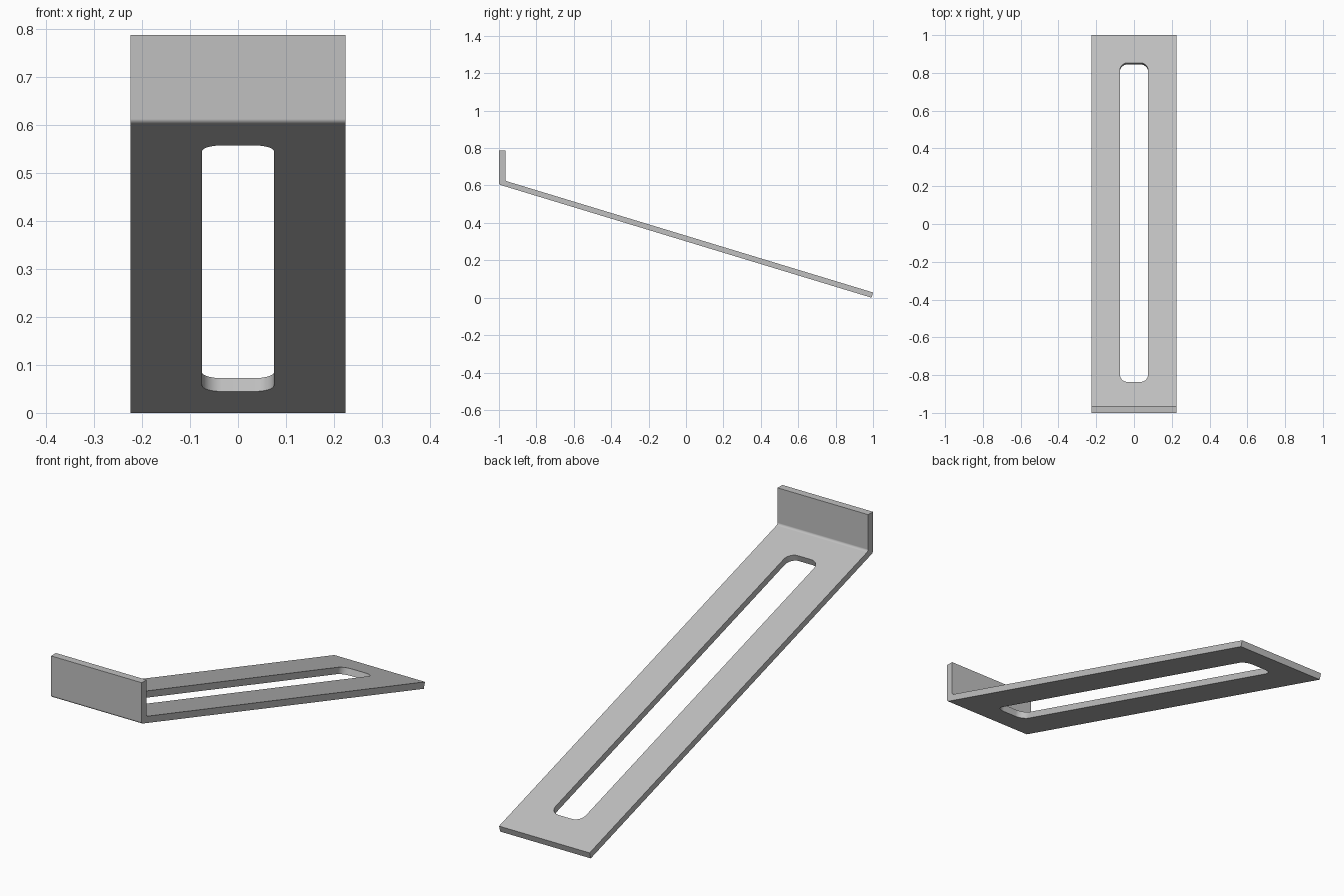
import bpy, bmesh, math
from mathutils import Matrix

cube = bpy.data.objects.get("Cube")
if cube:
    bpy.data.objects.remove(cube, do_unlink=True)

HALF_WIDTH = 0.224
THICK = 0.029
UPRIGHT = 0.034
BEND_Z, TOP_Z, FOOT_Y = 0.605, 0.788, 0.992
SLOPE = BEND_Z / (1 + FOOT_Y)
ANGLE = math.atan(SLOPE)

# Single grey metal finish
grey = bpy.data.materials.new("plain grey metal")
grey.use_nodes = True
colour = (0.53, 0.53, 0.53, 1)
grey.diffuse_color = colour
grey.node_tree.nodes["Principled BSDF"].inputs["Base Color"].default_value = colour


def extrude(name, outline, vector, rounded, radius, segments):
    """Extrude a flat outline and round the long edges at the given corners."""
    bm = bmesh.new()
    start = [bm.verts.new(p) for p in outline]
    face = bm.faces.new(start)
    made = bmesh.ops.extrude_face_region(bm, geom=[face], use_keep_orig=True)
    moved = [g for g in made["geom"] if isinstance(g, bmesh.types.BMVert)]
    bmesh.ops.translate(bm, verts=moved, vec=vector)
    edges = [e for i in rounded for e in start[i].link_edges
             if e.other_vert(start[i]) not in start]
    bmesh.ops.bevel(bm, geom=edges, offset=radius, segments=segments,
                    profile=0.5, affect='EDGES', clamp_overlap=True)
    bmesh.ops.recalc_face_normals(bm, faces=bm.faces)
    mesh = bpy.data.meshes.new(name)
    bm.to_mesh(mesh)
    bm.free()
    mesh.materials.append(grey)
    obj = bpy.data.objects.new(name, mesh)
    bpy.context.collection.objects.link(obj)
    return obj


# Bent strip: side profile with a rounded bend, swept across the width
inner_y = UPRIGHT - 1
inner_z = BEND_Z - UPRIGHT * SLOPE + THICK / math.cos(ANGLE)
profile = [
    (-1, BEND_Z), (FOOT_Y, 0),
    (FOOT_Y + THICK * math.sin(ANGLE), THICK * math.cos(ANGLE)),
    (inner_y, inner_z), (inner_y, TOP_Z), (-1, TOP_Z),
]
bracket = extrude("bent_bracket", [(-HALF_WIDTH, y, z) for y, z in profile],
                  (2 * HALF_WIDTH, 0, 0), (0, 3), 0.008, 6)

# Long slot with rounded corners, cut square to the sloping plate
w, h = 0.075, 0.845 / math.cos(ANGLE)
slot = extrude("slot_cutter", [(-w, -h, -0.1), (w, -h, -0.1), (w, h, -0.1), (-w, h, -0.1)],
               (0, 0, 0.2), range(4), 0.042, 8)
slot.data.transform(Matrix.Translation((0, 0, BEND_Z - SLOPE)) @ Matrix.Rotation(-ANGLE, 4, 'X'))
slot.hide_render = True

bpy.ops.object.select_all(action='DESELECT')
bpy.context.view_layer.objects.active = bracket
bracket.select_set(True)
cut = bracket.modifiers.new("slot", 'BOOLEAN')
cut.operation = 'DIFFERENCE'
cut.solver = 'EXACT'
cut.object = slot
bpy.ops.object.modifier_apply(modifier=cut.name)
bpy.data.objects.remove(slot, do_unlink=True)

# Smooth bends, crisp edges
bpy.ops.object.shade_smooth_by_angle(angle=math.radians(30))
normals = bracket.modifiers.new("flat faces", 'WEIGHTED_NORMAL')
normals.keep_sharp = True
